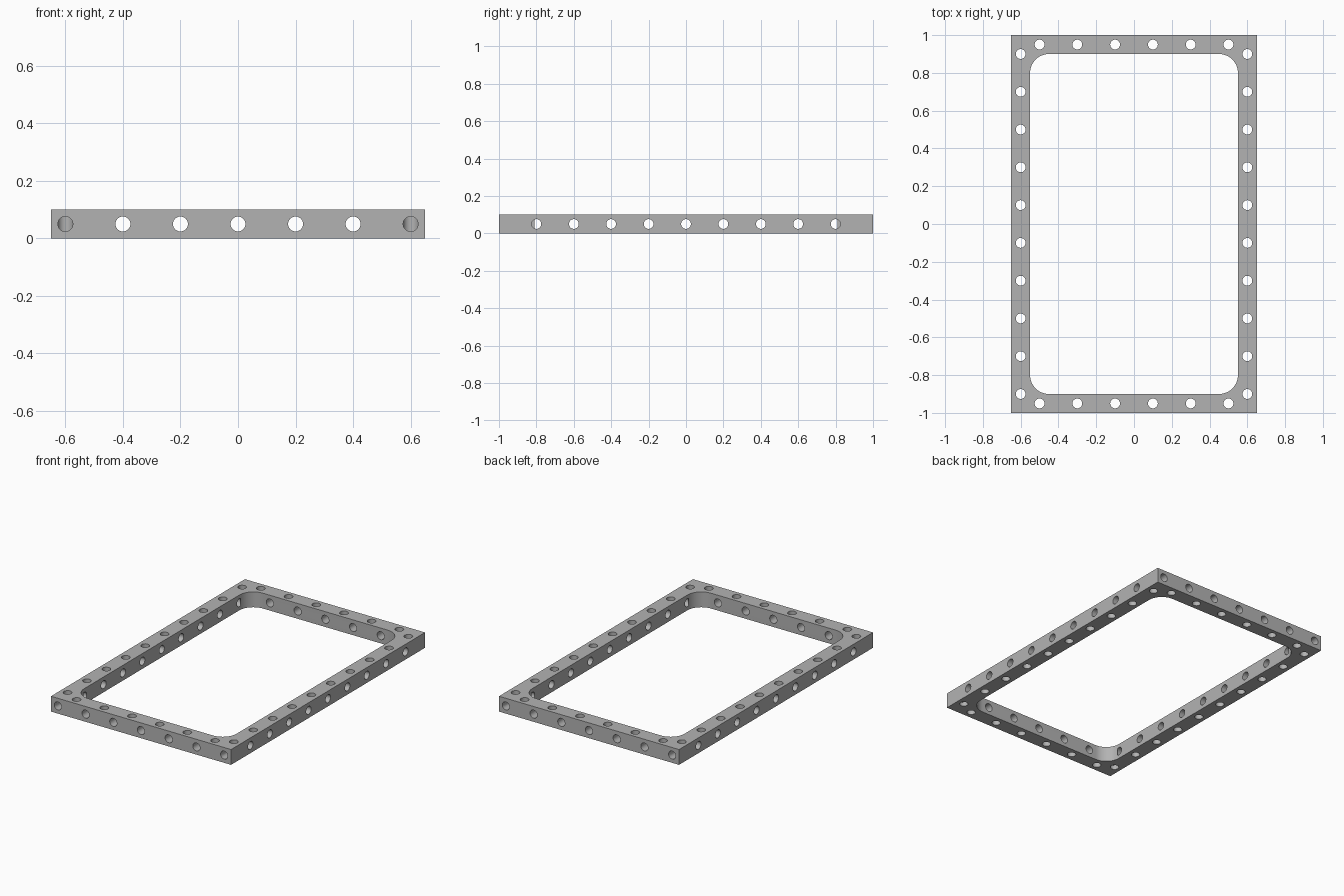
import bpy
import bmesh
from math import pi
from mathutils import Matrix, Vector

WIDTH, LENGTH, HEIGHT = 1.3, 2.0, 0.1
BAR = 0.1            # width of each frame bar
FILLET = 0.1         # inner corner radius
HOLE_R = 0.026
PITCH = 0.2

default = bpy.data.objects.get("Cube")
if default:
    bpy.data.objects.remove(default, do_unlink=True)

metal = bpy.data.materials.new("plain grey")
metal.use_nodes = True
grey = (0.45, 0.45, 0.45, 1)
metal.diffuse_color = grey
metal.node_tree.nodes["Principled BSDF"].inputs["Base Color"].default_value = grey


def finish(name, bm):
    mesh = bpy.data.meshes.new(name)
    bm.to_mesh(mesh)
    bm.free()
    mesh.materials.append(metal)
    obj = bpy.data.objects.new(name, mesh)
    bpy.context.collection.objects.link(obj)
    return obj


def box(name, size, fillet=0):
    bm = bmesh.new()
    place = Matrix.Translation((0, 0, HEIGHT / 2)) @ Matrix.Diagonal((*size, 1))
    bmesh.ops.create_cube(bm, size=1, matrix=place)
    if fillet:
        upright = [e for e in bm.edges
                   if abs(e.verts[0].co.z - e.verts[1].co.z) > size[2] / 2]
        bmesh.ops.bevel(bm, geom=upright, offset=fillet, segments=16,
                        profile=0.5, affect='EDGES')
    return finish(name, bm)


def drills(name, holes):
    """One cutter made of cylinders, each given by its two end points."""
    bm = bmesh.new()
    for a, b in holes:
        a, b = Vector(a), Vector(b)
        turn = (b - a).to_track_quat('Z', 'Y').to_matrix().to_4x4()
        bmesh.ops.create_cone(bm, cap_ends=True, segments=32, radius1=HOLE_R,
                              radius2=HOLE_R, depth=(b - a).length,
                              matrix=Matrix.Translation((a + b) / 2) @ turn)
    return finish(name, bm)


def row(count):
    return [(i - (count - 1) / 2) * PITCH for i in range(count)]


def cut(target, cutter):
    mod = target.modifiers.new("cut", 'BOOLEAN')
    mod.operation, mod.solver, mod.object = 'DIFFERENCE', 'EXACT', cutter
    bpy.context.view_layer.update()
    graph = bpy.context.evaluated_depsgraph_get()
    mesh = bpy.data.meshes.new_from_object(target.evaluated_get(graph))
    target.modifiers.clear()
    target.data = mesh
    bpy.data.objects.remove(cutter, do_unlink=True)


# Rectangular frame with a rounded opening
frame = box("perforated_frame", (WIDTH, LENGTH, HEIGHT))
cut(frame, box("opening_cutter",
               (WIDTH - 2 * BAR, LENGTH - 2 * BAR, 3 * HEIGHT), FILLET))

# Vertical holes along all four bars
side_x, end_y = (WIDTH - BAR) / 2, (LENGTH - BAR) / 2
spots = [(s * side_x, y) for s in (-1, 1) for y in row(10)]
spots += [(x, s * end_y) for s in (-1, 1) for x in row(6)]
cut(frame, drills("vertical_drills",
                  [((x, y, -HEIGHT), (x, y, 2 * HEIGHT)) for x, y in spots]))

# Horizontal holes, drilled one bar width deep from the outside
mid, over = HEIGHT / 2, 0.05
depth = BAR + 0.0005
level = []
for s in (-1, 1):
    for x in row(7):
        level.append(((x, s * (LENGTH / 2 + over), mid),
                      (x, s * (LENGTH / 2 - depth), mid)))
    for y in row(9):
        level.append(((s * (WIDTH / 2 + over), y, mid),
                      (s * (WIDTH / 2 - depth), y, mid)))
cut(frame, drills("horizontal_drills", level))

# Smooth hole walls and fillets, keep crisp edges
bpy.ops.object.select_all(action='DESELECT')
frame.select_set(True)
bpy.context.view_layer.objects.active = frame
bpy.ops.object.shade_smooth_by_angle(angle=pi / 6)
